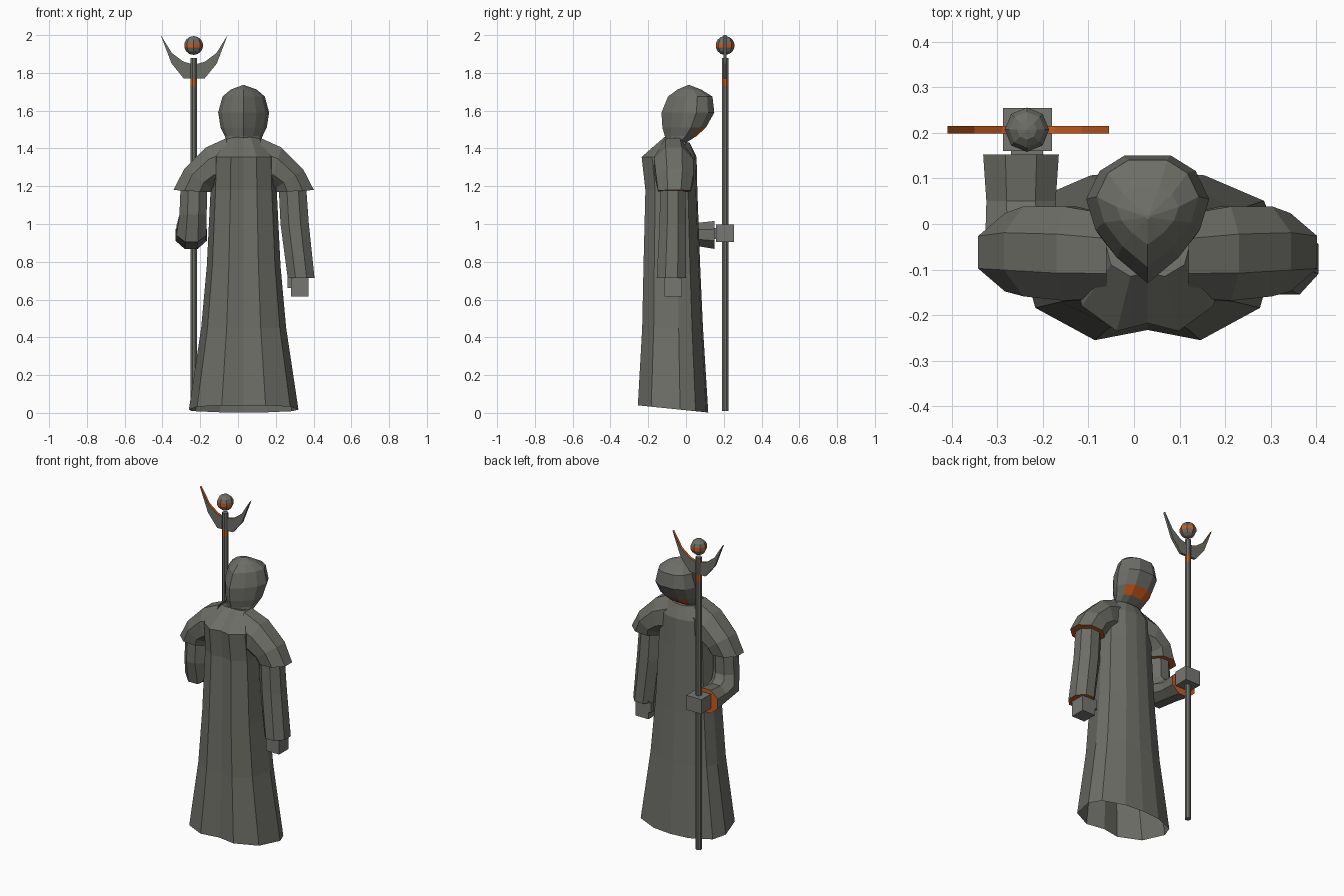
import bpy, bmesh, math
from mathutils import Vector as V

if "Cube" in bpy.data.objects:
    bpy.data.objects.remove(bpy.data.objects["Cube"])


def material(name, col):
    m = bpy.data.materials.new(name)
    m.diffuse_color = (*col, 1)
    m.use_nodes = True
    m.node_tree.nodes["Principled BSDF"].inputs["Base Color"].default_value = m.diffuse_color
    return m


GREY = material("robe grey", (0.155, 0.155, 0.137))
ORANGE = material("orange trim", (0.60, 0.105, 0.012))
HAND = material("hand grey", (0.18, 0.18, 0.168))
CX = 0.03               # body axis
SX, SY = -0.235, 0.207  # staff axis


def finish(name, bm, mats, rule=None):
    bmesh.ops.recalc_face_normals(bm, faces=bm.faces[:])
    bm.normal_update()
    if rule:
        for f in bm.faces:
            if rule(f.calc_center_median(), f.normal):
                f.material_index = 1
    me = bpy.data.meshes.new(name)
    bm.to_mesh(me)
    bm.free()
    for m in mats:
        me.materials.append(m)
    ob = bpy.data.objects.new(name, me)
    bpy.context.collection.objects.link(ob)
    return ob


def loft(name, rings, rule=None, end_cap=False, start_cap=False):
    bm = bmesh.new()
    rows = [[bm.verts.new(p) for p in r] for r in rings]
    n = len(rows[0])
    for a, b in zip(rows, rows[1:]):
        for i in range(n):
            j = (i + 1) % n
            bm.faces.new((a[i], a[j], b[j], b[i]))
    if start_cap:
        bm.faces.new(rows[0])
    if end_cap:
        bm.faces.new(rows[-1])
    return finish(name, bm, [GREY, ORANGE], rule)


def outline(half, z, hw, yb, yf, drop=0):
    """Mirrored cross-section: half = (x, y) fractions from back to front."""
    pts = half + [(-x, y) for x, y in half[-2:0:-1]]
    return [(CX + x * hw, yb + y * (yf - yb), z - drop * y) for x, y in pts]


def oval(c, u, v, n=8):
    c, u, v = V(c), V(u), V(v)
    k = 1 / math.cos(math.pi / n)
    return [c + k * (u * math.cos(a) + v * math.sin(a))
            for a in [2 * math.pi * (i + .5) / n for i in range(n)]]


def box(name, lo, hi, mat):
    bm = bmesh.new()
    bmesh.ops.create_cube(bm, size=1)
    for v in bm.verts:
        v.co = V([(lo[i] + hi[i]) / 2 + v.co[i] * (hi[i] - lo[i]) for i in range(3)])
    return finish(name, bm, [mat])


# robe, open at the hem
body = [(0, .06), (.4, 0), (.85, .19), (1, .6), (.88, .82), (.43, .97), (0, 1)]
loft("robe", [outline(body, *r) for r in [
    (.04, .29, -.255, .118, .038), (.45, .225, -.232, .09), (.78, .195, -.225, .075),
    (1.18, .175, -.215, .06), (1.355, .17, -.235, .056), (1.46, .095, -.115, .02, .03)]],
    end_cap=True)

# hood with a ridge at the back and an orange mask under the brow
drop = [(0, 0), (.5, .2), (.85, .42), (1, .66), (.78, .88), (.38, 1), (0, 1)]
loft("hood", [outline(drop, *r) for r in [
    (1.43, .088, -.105, .0), (1.465, .1, -.112, .055), (1.51, .122, -.125, .105),
    (1.59, .135, -.13, .15), (1.675, .112, -.095, .14), (1.712, .068, -.045, .08),
    (1.735, .005, .01, .02)]],
    rule=lambda c, n: 1.46 < c.z < 1.51 and n.y > .55, end_cap=True)

# shoulder caps: outer (dx, z), inner (dx, z), y centre, y half width
sections = [((.09, 1.455), (.09, 1.2), -.07, .1), ((.2, 1.405), (.14, 1.2), -.065, .112),
            ((.315, 1.29), (.17, 1.19), -.06, .107), ((.372, 1.18), (.172, 1.168), -.062, .093)]
for side, label in ((1, "right"), (-1, "left")):
    rings = []
    for (ox, oz), (ix, iz), yc, hy in sections:
        c = (CX + side * (ox + ix) / 2, yc, (oz + iz) / 2)
        k = math.cos(math.pi / 8)
        u = (side * (ox - ix) / 2, 0, (oz - iz) / 2)
        rings.append(oval(c, u, (0, hy * k, 0)))
    loft(label + "_shoulder_cap", rings, rule=lambda c, n: n.z < -.9, end_cap=True)

# hanging sleeve
loft("right_sleeve", [
    oval((.285, -.07, 1.25), (.072, 0, 0), (0, .066, 0)),
    oval((.3, -.07, 1.0), (.075, 0, 0), (0, .07, 0)),
    oval((.334, -.077, .715), (.071, 0, 0), (0, .078, 0))],
    rule=lambda c, n: n.z < -.9, end_cap=True)

# bent sleeve reaching forward to the staff
loft("left_sleeve", [
    oval((-.232, -.07, 1.25), (.07, 0, 0), (0, .066, 0)),
    oval((-.238, -.07, 1.05), (.072, 0, 0), (0, .068, 0)),
    oval((-.246, -.045, .965), (.08, 0, 0), (0, .06, .06)),
    oval((-.248, .05, .945), (.076, 0, 0), (0, 0, .06)),
    oval((-.248, .152, .942), (.083, 0, 0), (0, 0, .074))],
    rule=lambda c, n: n.y > .9 and c.y > .14, end_cap=True)

# hands
box("right_hand", (.28, -.115, .615), (.372, -.02, .73), HAND)
box("right_thumb", (.262, -.05, .66), (.285, -.02, .72), HAND)
box("left_hand", (-.288, .16, .905), (-.18, .255, .997), HAND)
box("left_wrist", (-.27, .14, .92), (-.2, .165, .98), HAND)

# staff with an orange collar
loft("staff", [oval((SX, SY, z), (.017, 0, 0), (0, .017, 0)) for z in (.01, 1.73, 1.768, 1.88)],
     rule=lambda c, n: 1.73 < c.z < 1.768, end_cap=True, start_cap=True)

# orb with an orange belt
bm = bmesh.new()
bmesh.ops.create_uvsphere(bm, u_segments=8, v_segments=7, radius=.05)
bmesh.ops.translate(bm, verts=bm.verts[:], vec=(SX, SY, 1.945))
finish("orb", bm, [GREY, ORANGE], lambda c, n: abs(n.z) < .2)

# crescent with an orange inner edge, built as strips between outer and inner curve
outer = [(-.177, 2.0), (-.12, 1.85), (-.055, 1.77), (.055, 1.77), (.12, 1.85), (.177, 2.0)]
inner = [(.118, 1.905), (.058, 1.86), (0, 1.843), (-.058, 1.86), (-.118, 1.905)]
bm = bmesh.new()
face = bm.faces.new([bm.verts.new((SX + .003 + x, SY - .008, z)) for x, z in outer + inner])
ext = bmesh.ops.extrude_face_region(bm, geom=[face], use_keep_orig=True)
bmesh.ops.translate(bm, vec=(0, .016, 0),
                    verts=[g for g in ext["geom"] if isinstance(g, bmesh.types.BMVert)])
finish("crescent", bm, [GREY, ORANGE], lambda c, n: abs(n.y) < .5 and n.z > .1)
